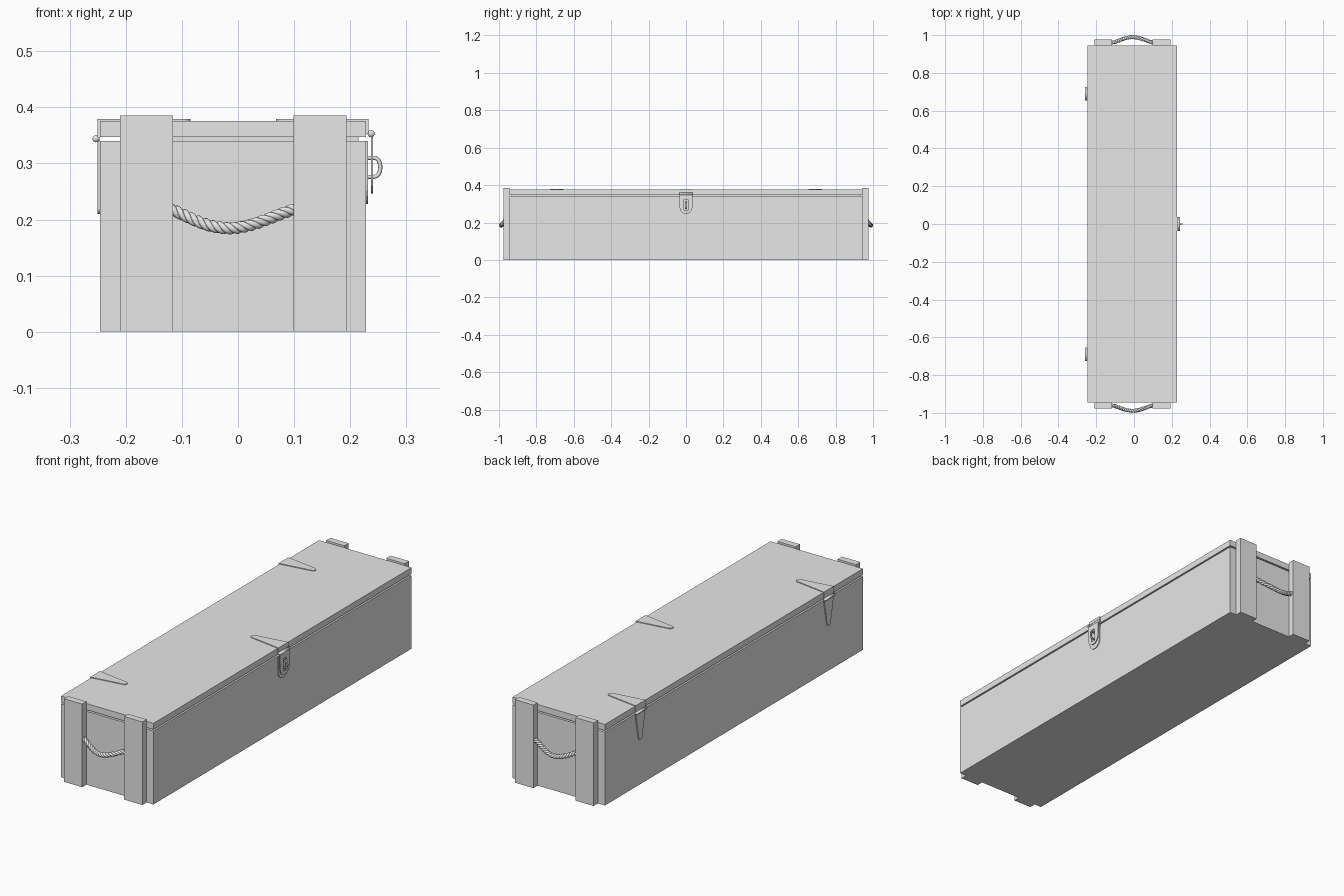
import bpy, bmesh, math
from mathutils import Vector

if "Cube" in bpy.data.objects:
    bpy.data.objects.remove(bpy.data.objects["Cube"])

grey = bpy.data.materials.new("plain grey")
grey.diffuse_color = (0.8, 0.8, 0.8, 1)
grey.use_nodes = True
grey.node_tree.nodes["Principled BSDF"].inputs["Base Color"].default_value = grey.diffuse_color


def finish(name, bm, smooth=False):
    bmesh.ops.recalc_face_normals(bm, faces=bm.faces)
    me = bpy.data.meshes.new(name)
    bm.to_mesh(me)
    bm.free()
    me.materials.append(grey)
    for p in me.polygons:
        p.use_smooth = smooth
    ob = bpy.data.objects.new(name, me)
    bpy.context.collection.objects.link(ob)
    return ob


def box(name, x0, x1, y0, y1, z0, z1):
    bm = bmesh.new()
    bmesh.ops.create_cube(bm, size=1)
    for v in bm.verts:
        v.co = ((x0 + x1) / 2 + v.co.x * (x1 - x0),
                (y0 + y1) / 2 + v.co.y * (y1 - y0),
                (z0 + z1) / 2 + v.co.z * (z1 - z0))
    return finish(name, bm)


def plate(name, outline, place, thickness):
    """Extrude a flat outline; place(u, v, w) maps it into the scene."""
    bm = bmesh.new()
    f = bm.faces.new([bm.verts.new((u, v, 0)) for u, v in outline])
    r = bmesh.ops.extrude_face_region(bm, geom=[f])
    for v in r["geom"]:
        if isinstance(v, bmesh.types.BMVert):
            v.co.z = thickness
    for v in bm.verts:
        v.co = place(*v.co)
    return finish(name, bm)


def strap(length, half_base, half_tip, n=10):
    """Tapered strap outline with a round tip; u is length, v is width."""
    c = length - half_tip
    tip = [(c + half_tip * math.cos(a), half_tip * math.sin(a))
           for a in [-math.pi / 2 + math.pi * i / n for i in range(n + 1)]]
    return [(0, -half_base)] + tip + [(0, half_base)]


def tube(name, pts, radius, sides=8):
    """Sweep a round section along points."""
    bm = bmesh.new()
    rings = []
    for i, p in enumerate(pts):
        t = (pts[min(i + 1, len(pts) - 1)] - pts[max(i - 1, 0)]).normalized()
        side = t.cross(Vector((0.13, 0.31, 0.94)) if abs(t.z) < 0.9
                       else Vector((0, 1, 0))).normalized()
        up = side.cross(t)
        rings.append([bm.verts.new(p + radius * (side * math.cos(a) + up * math.sin(a)))
                      for a in [2 * math.pi * k / sides for k in range(sides)]])
    for a, b in zip(rings, rings[1:]):
        for k in range(sides):
            bm.faces.new((a[k], a[(k + 1) % sides], b[(k + 1) % sides], b[k]))
    bm.faces.new(rings[0])
    bm.faces.new(rings[-1])
    return finish(name, bm, True)


def pin(name, x, y, z, radius, half):
    return tube(name, [Vector((x, y - half, z)), Vector((x, y + half, z))], radius, 12)


# Crate body, inner lip and lid
X0, X1, Y = -0.246, 0.228, 0.945
box("crate_body", X0, X1, -Y, Y, 0, 0.34)
box("inner_lip", -0.21, 0.215, -Y + 0.012, Y - 0.012, 0.335, 0.35)
box("lid", X0, X1, -Y, Y, 0.347, 0.376)

# End battens and twisted rope handles
for s, end in ((-1, "front"), (1, "back")):
    for x0, x1, side in ((-0.21, -0.116, "left"), (0.099, 0.193, "right")):
        box(f"{end}_{side}_batten", x0, x1, *sorted((s * Y, s * 0.976)), 0, 0.385)

    def core(t):
        x = -0.122 + 0.228 * t
        bulge = math.sin(math.pi * t) ** 1.5
        sag = math.sin(math.pi * t ** 0.9) ** 1.3
        return Vector((x, -0.960 - 0.029 * bulge, 0.219 - 0.0345 * sag))

    for k in range(3):
        path = []
        for i in range(121):
            t = i / 120
            tan = (core(min(t + 0.01, 1)) - core(max(t - 0.01, 0))).normalized()
            n = tan.cross(Vector((0, 1, 0))).normalized()
            b = tan.cross(n)
            a = 2 * math.pi * (6 * t + k / 3)
            p = core(t) + 0.0055 * (n * math.cos(a) + b * math.sin(a))
            path.append(Vector((p.x, -s * p.y, p.z)))
        tube(f"{end}_rope_strand", path, 0.0056)

# Strap hinges on the left edge
for y0, label in ((-0.69, "front"), (0.69, "back")):
    plate(f"{label}_hinge_top", strap(0.165, 0.036, 0.013),
          lambda u, v, w: (-0.25 + u, y0 + v, 0.376 + w), 0.0035)
    box(f"{label}_hinge_fold", -0.25, X0, y0 - 0.036, y0 + 0.036, 0.345, 0.3795)
    pin(f"{label}_hinge_pin", -0.253, y0, 0.344, 0.0065, 0.036)
    plate(f"{label}_hinge_leg", strap(0.132, 0.036, 0.013),
          lambda u, v, w: (X0 - w, y0 + v, 0.342 - u), 0.0045)

# Hasp on the right edge
plate("hasp_top", strap(0.165, 0.036, 0.013),
      lambda u, v, w: (0.233 - u, v, 0.376 + w), 0.0035)
box("hasp_fold", X1, 0.233, -0.036, 0.036, 0.352, 0.3795)
pin("hasp_pin", 0.237, 0, 0.353, 0.0065, 0.036)
plate("hasp_base", strap(0.112, 0.036, 0.034),
      lambda u, v, w: (X1 + w, v, 0.34 - u), 0.004)

# Swinging hasp flap with a slot for the staple
flap = plate("hasp_flap", strap(0.106, 0.036, 0.034),
             lambda u, v, w: (0.237 + w, v, 0.352 - u), 0.004)
slot = box("slot_cutter", 0.23, 0.25, -0.01, 0.01, 0.263, 0.323)
slot.hide_render = True
slot.hide_set(True)
cut = flap.modifiers.new("slot", "BOOLEAN")
cut.operation = "DIFFERENCE"
cut.solver = "EXACT"
cut.object = slot

# Staple loop
loop = [Vector((0.229, 0, 0.310))]
loop += [Vector((0.240 + 0.0135 * math.cos(a) ** 0.7, 0, 0.293 + 0.017 * math.sin(a)))
         for a in [math.radians(85 - 170 * i / 16) for i in range(17)]]
loop += [Vector((0.229, 0, 0.276))]
tube("staple", loop, 0.0038)
